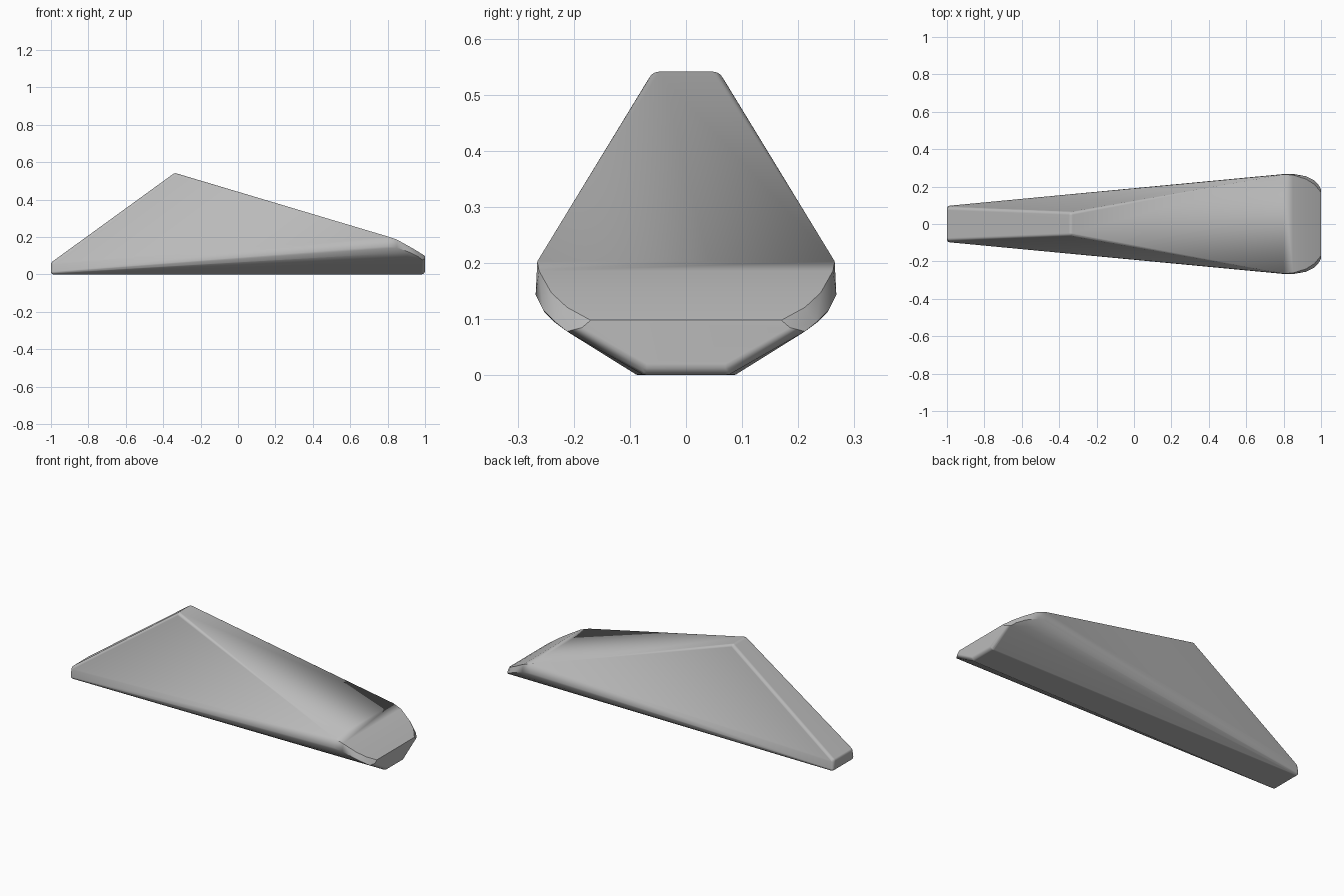
import bpy, bmesh, math
from mathutils import Matrix

cube = bpy.data.objects.get("Cube")
if cube:
    bpy.data.objects.remove(cube, do_unlink=True)

# Flat grey
grey = bpy.data.materials.new("grey")
grey.use_nodes = True
colour = (0.5, 0.5, 0.5, 1)
grey.diffuse_color = colour
grey.node_tree.nodes["Principled BSDF"].inputs["Base Color"].default_value = colour

bm = bmesh.new()


def round_corner(x, y, z, r):
    """Small ball at both mirrored corners, giving the hull a soft edge."""
    for side in (-1, 1):
        bmesh.ops.create_uvsphere(bm, u_segments=16, v_segments=8, radius=r,
                                  matrix=Matrix.Translation((x, side * y, z)))


def hard_corners(points):
    """Plain hull points, mirrored across the centre line."""
    for x, y, z in points:
        for side in (-1, 1):
            bm.verts.new((x, side * y, z))


# Narrow end, peak and underside of the broad end
round_corner(-0.98, 0.074, 0.053, 0.02)
round_corner(-0.985, 0.083, 0.015, 0.015)
round_corner(-0.335, 0.048, 0.521, 0.02)
round_corner(0.98, 0.07, 0.02, 0.02)

# Upper rim of the broad end, curving in to the tip
hard_corners([(0.80, 0.265, 0.203), (0.85, 0.262, 0.186), (0.92, 0.24, 0.147),
              (0.965, 0.212, 0.121), (1, 0.17, 0.098)])
# Widest line below the rim
hard_corners([(0.80, 0.267, 0.15), (0.85, 0.268, 0.143), (0.92, 0.255, 0.117),
              (0.965, 0.232, 0.094), (0.985, 0.212, 0.078), (1, 0.185, 0.085)])
# Softened lower chine
hard_corners([(0.82, 0.252, 0.112), (0.90, 0.235, 0.095)])

# Wrap everything in one convex shell
hull = bmesh.ops.convex_hull(bm, input=bm.verts[:])
spare = {g for g in hull["geom_interior"] + hull["geom_unused"]
         if isinstance(g, bmesh.types.BMVert)}
bmesh.ops.delete(bm, geom=list(spare), context='VERTS')
shell = {g for g in hull["geom"] if isinstance(g, bmesh.types.BMFace) and g.is_valid}
bmesh.ops.delete(bm, geom=[f for f in bm.faces if f not in shell], context='FACES_ONLY')
bmesh.ops.dissolve_limit(bm, angle_limit=math.radians(0.6), verts=bm.verts[:],
                         edges=bm.edges[:])
bmesh.ops.recalc_face_normals(bm, faces=bm.faces[:])

mesh = bpy.data.meshes.new("wedge_body")
bm.to_mesh(mesh)
bm.free()
mesh.materials.append(grey)
body = bpy.data.objects.new("wedge_body", mesh)
bpy.context.collection.objects.link(body)

# Smooth soft edges, keep the rim crisp
bpy.ops.object.select_all(action='DESELECT')
body.select_set(True)
bpy.context.view_layer.objects.active = body
bpy.ops.object.shade_smooth_by_angle(angle=math.radians(32))
normals = body.modifiers.new("flat_large_faces", 'WEIGHTED_NORMAL')
normals.keep_sharp = True
